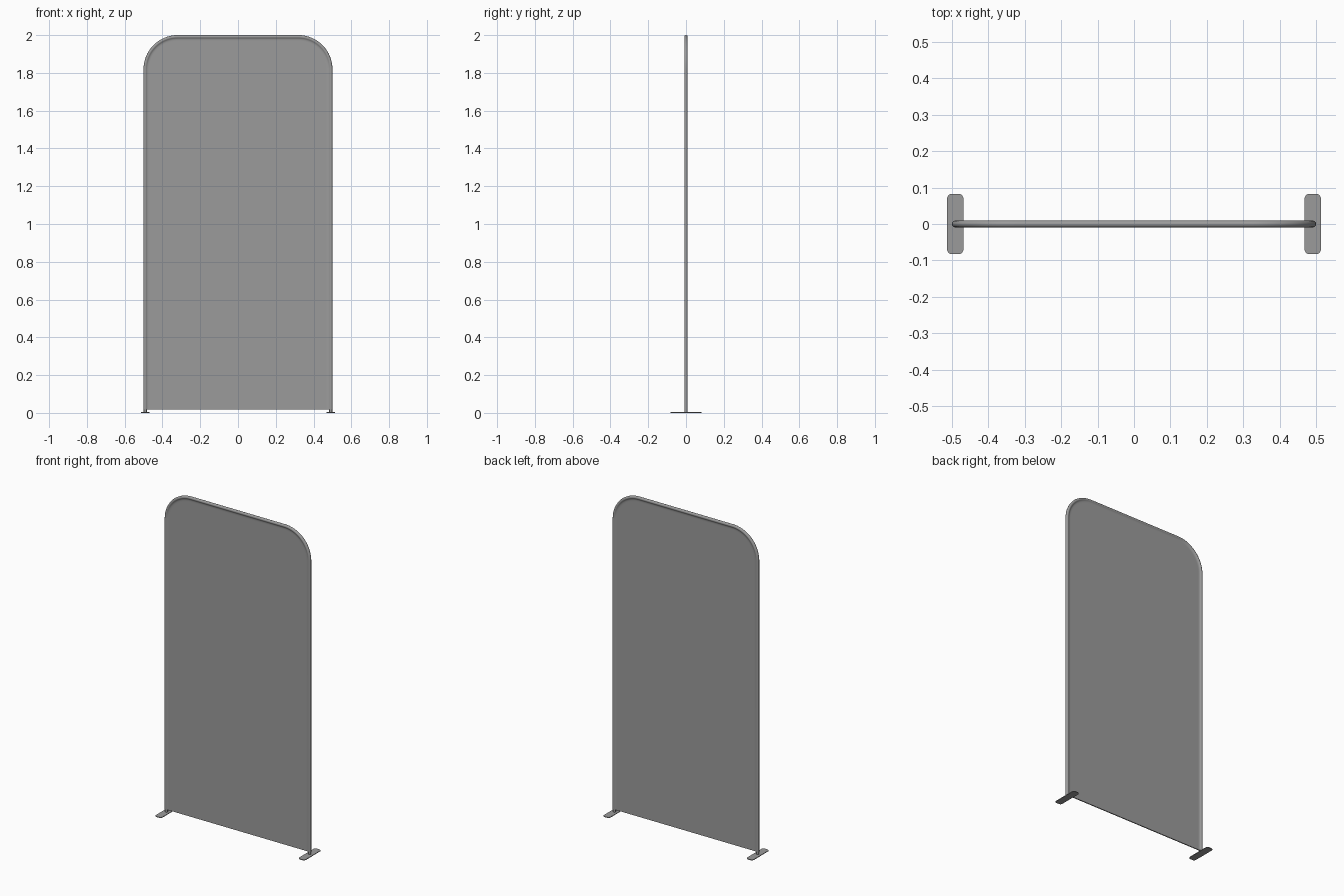
import bpy, bmesh, math

if "Cube" in bpy.data.objects:
    bpy.data.objects.remove(bpy.data.objects["Cube"])

HALF_W, HEIGHT, CORNER_R, HEM_Z = 0.5, 2.0, 0.18, 0.019

dark_grey = bpy.data.materials.new("dark_grey")
dark_grey.diffuse_color = (0.33, 0.33, 0.33, 1)
dark_grey.use_nodes = True
dark_grey.node_tree.nodes["Principled BSDF"].inputs["Base Color"].default_value = dark_grey.diffuse_color


def arch(inset, bottom, steps=20):
    """Points (x, z) of the rounded arch, inset from the outer outline."""
    r = CORNER_R - inset
    cx, cz = HALF_W - CORNER_R, HEIGHT - CORNER_R
    half = [(HALF_W - inset, bottom)]
    for i in range(steps + 1):
        a = math.pi / 2 * i / steps
        half.append((cx + r * math.cos(a), cz + r * math.sin(a)))
    return half + [(-x, z) for x, z in reversed(half)]


def finish(name, bm):
    bmesh.ops.recalc_face_normals(bm, faces=bm.faces)
    mesh = bpy.data.meshes.new(name)
    bm.to_mesh(mesh)
    bm.free()
    mesh.materials.append(dark_grey)
    obj = bpy.data.objects.new(name, mesh)
    bpy.context.collection.objects.link(obj)
    bpy.context.view_layer.objects.active = obj
    obj.select_set(True)
    bpy.ops.object.shade_smooth_by_angle(angle=math.radians(35))
    obj.select_set(False)
    return obj


# Fabric cover: bulges round the tube, then dips to a thin flat panel
R = 0.0092
section = [(R - R * math.cos(math.radians(a)), R * math.sin(math.radians(a)))
           for a in range(0, 136, 15)]
section += [(0.0185, 0.0048), (0.022, 0.0035), (0.028, 0.003), (0.034, 0.003), (0.04, 0.003)]
bm = bmesh.new()
rim = [bm.verts.new((x, 0, z)) for x, z in arch(0, HEM_Z)]
sides = []
for s in (-1, 1):
    loops = [rim]
    for d, y in section[1:]:
        loops.append([bm.verts.new((x, s * y, z)) for x, z in arch(d, HEM_Z)])
    for a, b in zip(loops, loops[1:]):
        for i in range(len(a) - 1):
            bm.faces.new((a[i], a[i + 1], b[i + 1], b[i]))
    bm.faces.new(loops[-1])
    sides.append(loops)
# Hem along the bottom
front, back = ([l[0] for l in loops] + [l[-1] for l in reversed(loops)] for loops in sides)
bm.faces.new(front + back[::-1][1:-1])
finish("fabric_cover", bm)

# Bent tube frame inside the cover, standing on the feet
curve = bpy.data.curves.new("tube_frame", 'CURVE')
curve.dimensions = '3D'
curve.bevel_depth = 0.0082
curve.bevel_resolution = 4
curve.use_fill_caps = True
curve.materials.append(dark_grey)
pts = arch(R, 0.002)
spline = curve.splines.new('POLY')
spline.points.add(len(pts) - 1)
for p, (x, z) in zip(spline.points, pts):
    p.co = (x, 0, z, 1)
spline.use_smooth = True
bpy.context.collection.objects.link(bpy.data.objects.new("tube_frame", curve))

# Flat foot plates with rounded corners
for side, s in (("left", -1), ("right", 1)):
    bm = bmesh.new()
    hx, hy, r = 0.0225, 0.083, 0.014
    outline = []
    for k, (sx, sy) in enumerate(((1, 1), (-1, 1), (-1, -1), (1, -1))):
        for i in range(7):
            a = math.pi / 2 * (k + i / 6)
            outline.append(bm.verts.new((s * (HALF_W - R) + sx * (hx - r) + r * math.cos(a),
                                         sy * (hy - r) + r * math.sin(a), 0)))
    plate = bm.faces.new(outline)
    top = bmesh.ops.extrude_face_region(bm, geom=[plate], use_keep_orig=True)
    bmesh.ops.translate(bm, vec=(0, 0, 0.004),
                        verts=[v for v in top["geom"] if isinstance(v, bmesh.types.BMVert)])
    finish(side + "_foot", bm)
